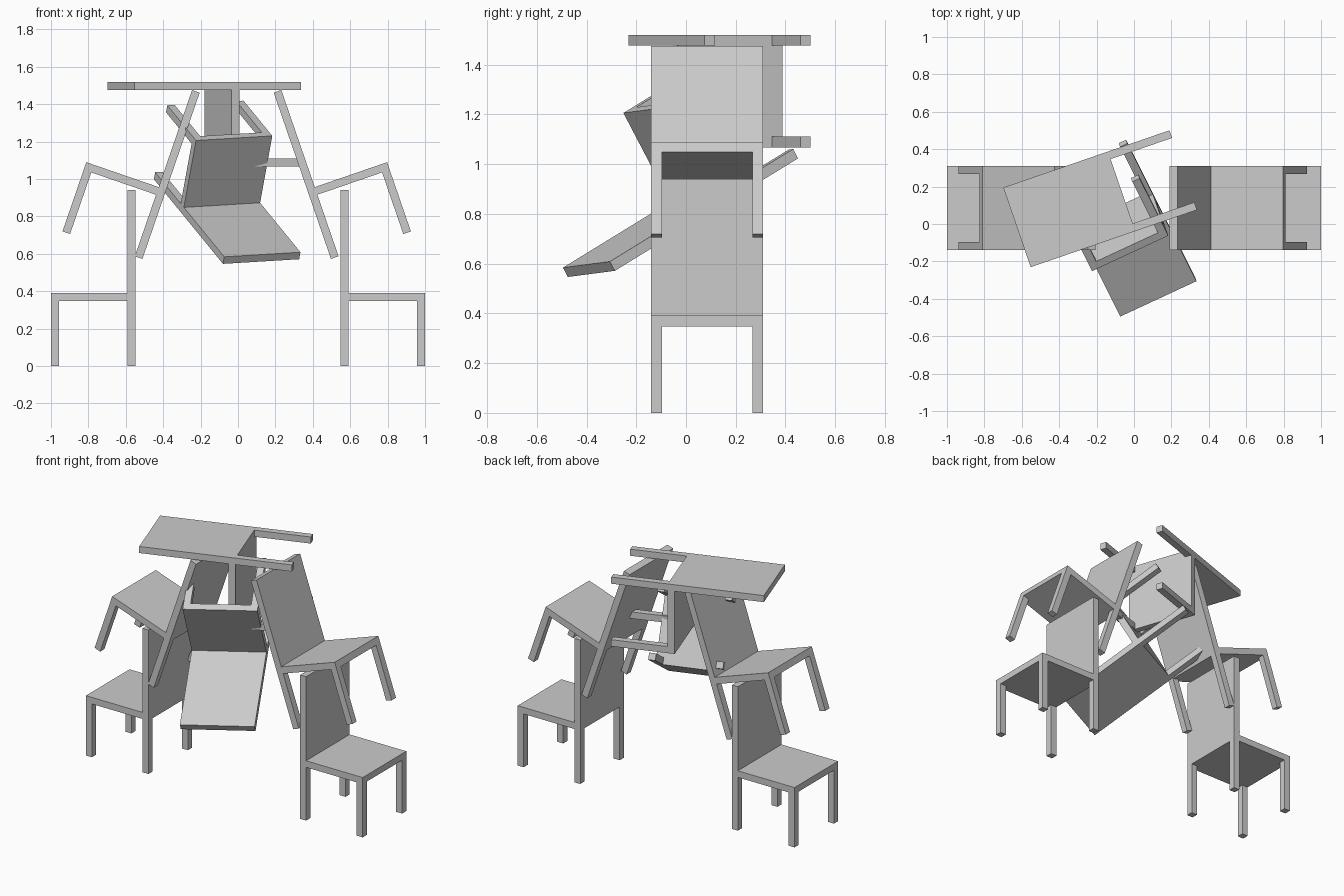
import bpy
import bmesh
from math import cos, sin, radians
from mathutils import Matrix, Vector

cube = bpy.data.objects.get("Cube")
if cube:
    bpy.data.objects.remove(cube, do_unlink=True)

# Chair dimensions
W, D, H = 0.45, 0.452, 0.94
T = 0.043
SEAT_LOW, SEAT_TOP = 0.348, 0.391

grey = bpy.data.materials.new("plain grey")
grey.use_nodes = True
colour = (0.6, 0.6, 0.6, 1)
grey.diffuse_color = colour
grey.node_tree.nodes["Principled BSDF"].inputs["Base Color"].default_value = colour


def add_box(bm, low, high):
    low, high = Vector(low), Vector(high)
    size = Matrix.Diagonal((*(high - low), 1))
    bmesh.ops.create_cube(bm, size=1, matrix=Matrix.Translation((low + high) / 2) @ size)


def chair_mesh():
    """Chair with x across, y forward and z up; origin at the rear foot line."""
    bm = bmesh.new()
    h = W / 2
    add_box(bm, (-h, 0, SEAT_LOW), (h, T, H))            # back board
    add_box(bm, (-h, T, SEAT_LOW), (h, D, SEAT_TOP))     # seat
    for x in (-h, h - T):                                # four legs
        for y in (0, D - T):
            add_box(bm, (x, y, 0), (x + T, y + T, SEAT_LOW))
    mesh = bpy.data.meshes.new("chair")
    bm.to_mesh(mesh)
    bm.free()
    mesh.materials.append(grey)
    return mesh


chair = chair_mesh()


def place(name, origin, forward, up):
    f = Vector(forward).normalized()
    u = Vector(up)
    u = (u - f * u.dot(f)).normalized()
    turn = Matrix((f.cross(u), f, u)).transposed().to_4x4()
    ob = bpy.data.objects.new(name, chair)
    bpy.context.collection.objects.link(ob)
    ob.matrix_world = Matrix.Translation(origin) @ turn


c, s = cos(radians(19)), sin(radians(19))
MID = 0.085

# Standing chairs and the leaning chairs above them, one pair per side
for side, sign, stand_x, lean_x in (("left", 1, 0.547, 0.497),
                                    ("right", -1, 0.549, 0.511)):
    place(side + "_standing_chair", (sign * stand_x, MID, 0), (sign, 0, 0), (0, 0, 1))
    place(side + "_leaning_chair", (sign * lean_x, MID, 0.573),
          (sign * c, 0, s), (-sign * s, 0, c))

# Chair lying on its back across the top, seat pointing down
place("top_chair", (0.263, 0.288, 1.52), (0, 0, -1), (-c, -s, 0))

# Tumbling chair in the middle
place("middle_chair", (-0.246, 0.356, 1.011), (0.16, -0.46, 0.88), (0.395, -0.788, -0.483))
